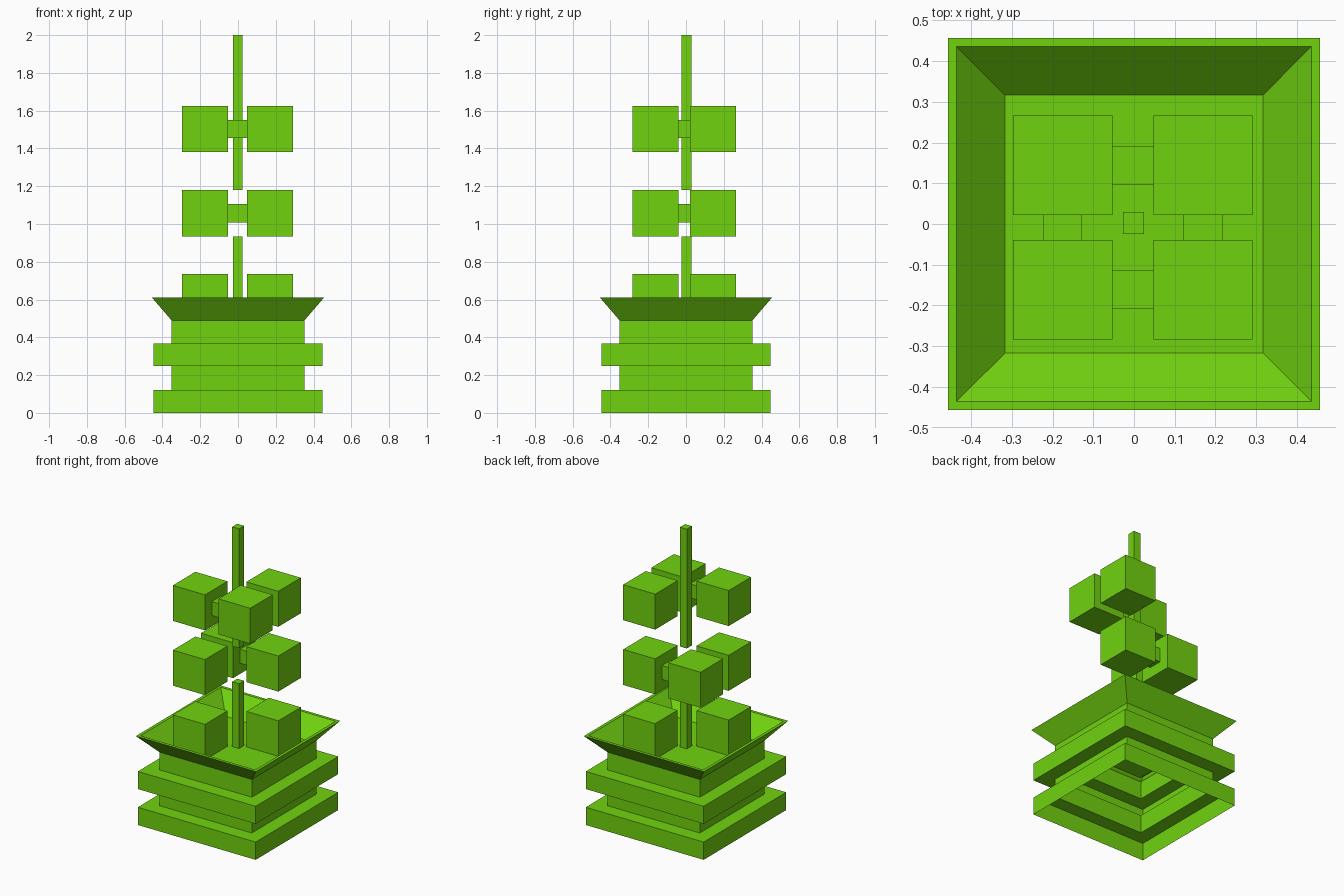
import bpy
import bmesh
from mathutils import Matrix, Vector

default = bpy.data.objects.get("Cube")
if default:
    bpy.data.objects.remove(default, do_unlink=True)

green = bpy.data.materials.new("leaf_green")
green.use_nodes = True
colour = (0.165, 0.65, 0.005, 1)
green.diffuse_color = colour
green.node_tree.nodes["Principled BSDF"].inputs["Base Color"].default_value = colour


def finish(name, bm):
    mesh = bpy.data.meshes.new(name)
    bm.to_mesh(mesh)
    bm.free()
    mesh.materials.append(green)
    obj = bpy.data.objects.new(name, mesh)
    bpy.context.collection.objects.link(obj)
    return obj


def box(name, xs, ys, zs):
    """Box between the low and high value on each axis."""
    low, high = (Vector(c) for c in zip(xs, ys, zs))
    bm = bmesh.new()
    bmesh.ops.create_cube(bm, size=1, matrix=Matrix.Translation((low + high) / 2)
                          @ Matrix.Diagonal((*(high - low), 1)))
    return finish(name, bm)


def square_shell(name, profile):
    """Loft square rings (half width, height); cap only the last one."""
    bm = bmesh.new()
    rings = [[bm.verts.new((sx * w, sy * w, z))
              for sx, sy in ((-1, -1), (1, -1), (1, 1), (-1, 1))]
             for w, z in profile]
    for a, b in zip(rings, rings[1:]):
        for i in range(4):
            j = (i + 1) % 4
            bm.faces.new((a[i], a[j], b[j], b[i]))
    bm.faces.new(rings[-1])
    return finish(name, bm)


# Stepped pedestal, open underneath, with a flared tray on top
WIDE, NARROW, FLOOR, RIM = 0.448, 0.352, 0.49, 0.612
square_shell("stepped_base", [
    (WIDE, 0), (WIDE, 0.122), (NARROW, 0.122), (NARROW, 0.247),
    (WIDE, 0.247), (WIDE, 0.368), (NARROW, 0.368), (NARROW, FLOOR),
    (0.457, RIM), (0.436, RIM), (0.317, FLOOR)])

# Two upright posts with a gap between them
for name, zs in (("lower_post", (FLOOR, 0.935)), ("upper_post", (1.18, 2.0))):
    box(name, (-0.027, 0.025), (-0.025, 0.03), zs)

# Cubes on three tiers, placed at the corners of a square
X = {"left": (0.048, 0.291), "right": (-0.297, -0.053)}
Y = {"front": (-0.283, -0.039), "back": (0.022, 0.266)}
SIZE = 0.244
tiers = {
    "bottom": (FLOOR, ["front right", "back left"]),
    "middle": (0.935, ["front right", "back right", "back left"]),
    "top": (1.38, ["front right", "front left", "back left"]),
}
for tier, (z, corners) in tiers.items():
    for corner in corners:
        depth, side = corner.split()
        box(f"{tier}_{depth}_{side}_cube", X[side], Y[depth], (z, z + SIZE))


# Short bars joining neighbouring cubes
def middle_of(span):
    centre = sum(span) / 2
    return centre - 0.048, centre + 0.048


for tier, depth, side in (("middle", "back", "right"), ("top", "front", "left")):
    z = tiers[tier][0]
    zs = middle_of((z, z + SIZE))
    box(f"{tier}_cross_bar", (X["right"][1], X["left"][0]), middle_of(Y[depth]), zs)
    box(f"{tier}_side_bar", middle_of(X[side]), (Y["front"][1], Y["back"][0]), zs)
